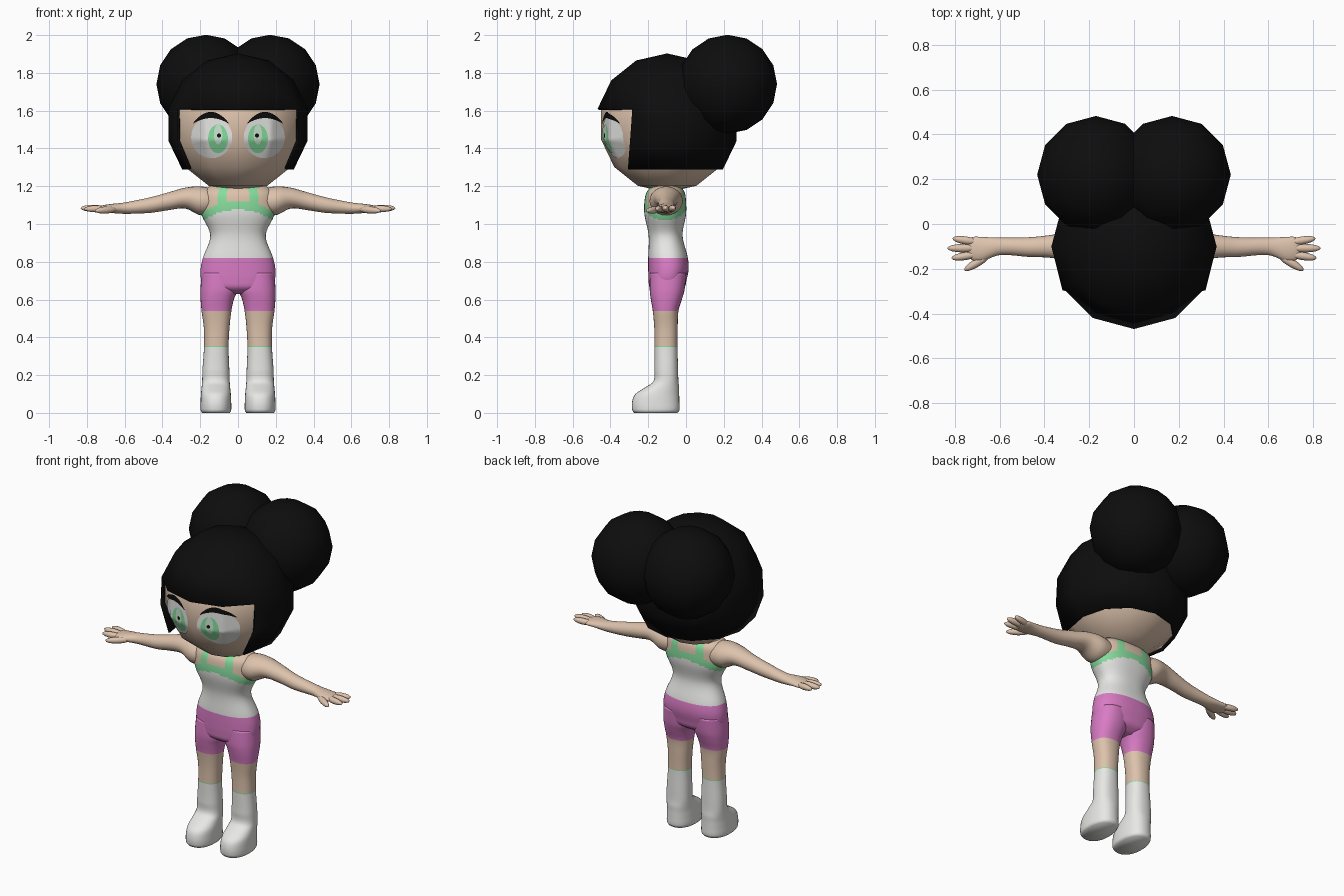
import bpy, bmesh, math
from mathutils import Vector, Matrix
from mathutils.bvhtree import BVHTree

if "Cube" in bpy.data.objects:
    bpy.data.objects.remove(bpy.data.objects["Cube"])


def material(name, color):
    m = bpy.data.materials.new(name)
    m.diffuse_color = (*color, 1)
    m.use_nodes = True
    m.node_tree.nodes["Principled BSDF"].inputs["Base Color"].default_value = m.diffuse_color
    return m


SKIN = material("skin", (0.72, 0.54, 0.41))
WHITE = material("white", (0.84, 0.84, 0.82))
GREEN = material("green", (0.24, 0.72, 0.34))
PINK = material("pink", (0.69, 0.20, 0.55))
BLACK = material("black", (0.004, 0.004, 0.004))
PALE = material("pale_green", (0.62, 0.82, 0.66))


def finish(name, bm, mats, mirror=False, rule=None, recalc=True):
    if recalc:
        bmesh.ops.recalc_face_normals(bm, faces=bm.faces)
    for f in bm.faces:
        f.smooth = True
        if rule:
            f.material_index = rule(f.calc_center_median())
    me = bpy.data.meshes.new(name)
    bm.to_mesh(me)
    ob = bpy.data.objects.new(name, me)
    bpy.context.collection.objects.link(ob)
    for m in mats:
        me.materials.append(m)
    if mirror:
        ob.modifiers.new("mirror", 'MIRROR').use_mirror_merge = False
    return ob


def sample(keys, t):
    """Smooth interpolation of (t, values...) rows."""
    i = max(j for j in range(len(keys) - 1) if j == 0 or keys[j][0] <= t)
    a, b = keys[i], keys[i + 1]
    p, n = keys[max(i - 1, 0)], keys[min(i + 2, len(keys) - 1)]
    h = b[0] - a[0]
    s = (t - a[0]) / h
    out = []
    for k in range(1, len(a)):
        m0 = (b[k] - p[k]) / (b[0] - p[0]) * h
        m1 = (n[k] - a[k]) / (n[0] - a[0]) * h
        out.append((2*s**3 - 3*s*s + 1) * a[k] + (s**3 - 2*s*s + s) * m0
                   + (3*s*s - 2*s**3) * b[k] + (s**3 - s*s) * m1)
    return out


def loft(keys, ts, segs, axis='Z', power=2.0):
    """Rows of rounded sections; keys hold t, centre pair, radius pair."""
    bm = bmesh.new()
    rings = []
    for t in ts:
        c1, c2, r1, r2 = sample(keys, t)
        ring = []
        for i in range(segs):
            a = 2 * math.pi * i / segs
            c, s = math.cos(a), math.sin(a)
            p = c1 + r1 * math.copysign(abs(c) ** (2 / power), c)
            q = c2 + r2 * math.copysign(abs(s) ** (2 / power), s)
            ring.append(bm.verts.new((p, q, t) if axis == 'Z' else (t, p, q)))
        rings.append(ring)
    for a, b in zip(rings, rings[1:]):
        for i in range(segs):
            j = (i + 1) % segs
            bm.faces.new((a[i], a[j], b[j], b[i]))
    bm.faces.new(rings[0])
    bm.faces.new(rings[-1])
    return bm


def steps(a, b, d):
    n = round((b - a) / d)
    return [a + (b - a) * i / n for i in range(n + 1)]


# Torso with shorts, white top, green band and straps
def torso_rule(c):
    if c.z < 0.82:
        return 0
    band = c.z - (1.10 - 1.7 * c.x ** 2)
    if abs(band) < 0.023 or (band > 0 and abs(abs(c.x) - 0.08) < 0.024):
        return 2
    return 1 if band < 0 else 3


torso = [(0.63, 0, -.10, .11, .05), (0.66, 0, -.10, .17, .09),
         (0.70, 0, -.098, .194, .10), (0.76, 0, -.093, .198, .107),
         (0.82, 0, -.095, .186, .105), (0.94, 0, -.108, .147, .09),
         (1.05, 0, -.110, .193, .11), (1.12, 0, -.110, .20, .11),
         (1.17, 0, -.108, .19, .10), (1.20, 0, -.105, .15, .075)]
finish("torso", loft(torso, steps(.63, 1.20, .01), 96, power=2.3),
       [PINK, WHITE, GREEN, SKIN], rule=torso_rule)

# Legs: boot, thin green trim, bare skin, shorts
leg = [(0.0, .117, -.16, .074, .115), (.015, .117, -.16, .081, .125),
       (.06, .117, -.16, .081, .125), (.10, .117, -.152, .079, .116),
       (.13, .117, -.130, .076, .094), (.165, .117, -.107, .073, .067),
       (.23, .117, -.105, .071, .063), (.35, .115, -.106, .065, .061),
       (.45, .113, -.106, .068, .062), (.54, .114, -.108, .079, .068),
       (.60, .110, -.104, .088, .082), (.65, .101, -.10, .098, .092),
       (.74, .095, -.094, .097, .096)]
leg_rows = sorted(steps(0, .74, .01) + [.015, .355])
finish("leg", loft(leg, leg_rows, 32, power=2.3), [WHITE, GREEN, SKIN, PINK], True,
       lambda c: 0 if c.z < .35 else 1 if c.z < .355 else 2 if c.z < .54 else 3)

# Arm and palm
arm = [(.12, -.105, 1.12, .075, .065), (.20, -.105, 1.123, .088, .076),
       (.28, -.102, 1.137, .068, .055), (.37, -.10, 1.12, .051, .047),
       (.465, -.103, 1.10, .044, .041), (.60, -.10, 1.084, .039, .030),
       (.68, -.112, 1.082, .054, .023), (.72, -.11, 1.080, .052, .018),
       (.745, -.11, 1.079, .035, .010)]
finish("arm", loft(arm, steps(.12, .745, .0125), 24, 'X'), [SKIN], True)

# Fingers and thumb
fingers = [((.69, -.083, 1.08), (.81, -.064, 1.085), .018),
           ((.69, -.108, 1.08), (.833, -.108, 1.084), .019),
           ((.69, -.133, 1.08), (.815, -.153, 1.08), .018),
           ((.64, -.135, 1.078), (.757, -.207, 1.07), .019)]
bm = bmesh.new()
for a, b, r in fingers:
    a, b = Vector(a), Vector(b)
    turn = (b - a).to_track_quat('Z', 'Y').to_matrix().to_4x4()
    size = Matrix.Diagonal((r, r, (b - a).length / 2, 1))
    bmesh.ops.create_uvsphere(bm, u_segments=12, v_segments=8, radius=1,
                              matrix=Matrix.Translation((a + b) / 2) @ turn @ size)
finish("fingers", bm, [SKIN], True)

# Head
MID = Vector((0, -.10, 1.525))
bm = bmesh.new()
bmesh.ops.create_uvsphere(bm, u_segments=12, v_segments=7, radius=.358,
                          matrix=Matrix.Translation(MID))
surface = BVHTree.FromBMesh(bm)
finish("head", bm, [SKIN])

# Hair cap, open at the face and below
bm = bmesh.new()
bmesh.ops.create_uvsphere(bm, u_segments=12, v_segments=7, radius=.378,
                          matrix=Matrix.Translation(MID))
gone = []
for f in bm.faces:
    c = f.calc_center_median()
    if c.z < 1.28 or (c.y < -.3 and c.z < 1.6):
        gone.append(f)
bmesh.ops.delete(bm, geom=gone, context='FACES')
for v in bm.verts:
    if v.co.z < 1.5 and v.co.y < -.2:      # side locks reach forward
        v.co.y -= .06 if v.co.z < 1.35 else .012
hair = finish("hair_cap", bm, [BLACK], recalc=False)
solid = hair.modifiers.new("thickness", 'SOLIDIFY')
solid.thickness, solid.offset = .012, -1

# Hair buns
bm = bmesh.new()
bmesh.ops.create_uvsphere(bm, u_segments=12, v_segments=8, radius=.262,
                          matrix=Matrix.Translation((.17, .22, 1.74)))
finish("hair_bun", bm, [BLACK], True)


# Thin plates laid on the face
def plate(name, shape, nu, nv, lift, mat):
    bm = bmesh.new()
    grid = []
    for j in range(nv + 1):
        row = []
        for i in range(nu + 1):
            x, z = shape(i / nu, j / nv)
            hit = surface.ray_cast(Vector((x, -2, z)), Vector((0, 1, 0)))
            p, n = hit[0], (hit[0] - MID).normalized()
            row.append(bm.verts.new(p + n * lift))
        grid.append(row)
    for j in range(nv):
        for i in range(nu):
            bm.faces.new((grid[j][i], grid[j][i+1], grid[j+1][i+1], grid[j+1][i]))
    bmesh.ops.remove_doubles(bm, verts=bm.verts, dist=.0001)
    bm.normal_update()
    bmesh.ops.reverse_faces(bm, faces=[f for f in bm.faces if f.normal.y > 0])
    finish(name, bm, [mat], True, recalc=False)


def oval(cx, cz, rx, rz):
    return lambda u, v: (cx + v * rx * math.cos(2 * math.pi * u),
                         cz + v * rz * math.sin(2 * math.pi * u))


def brow(u, v):
    a = 2 * u - 1
    return (.14 + .09 * a,
            1.592 - .055 * a * a - v * .032 * (1 - a * a * .85))


plate("eye_white", oval(.138, 1.46, .108, .11), 32, 8, .003, WHITE)
plate("iris", oval(.104, 1.452, .052, .075), 28, 5, .005, GREEN)
plate("iris_glow", oval(.103, 1.475, .022, .052), 20, 4, .007, PALE)
plate("pupil", oval(.098, 1.47, .010, .011), 12, 2, .009, BLACK)
plate("eyebrow", brow, 20, 3, .008, BLACK)
